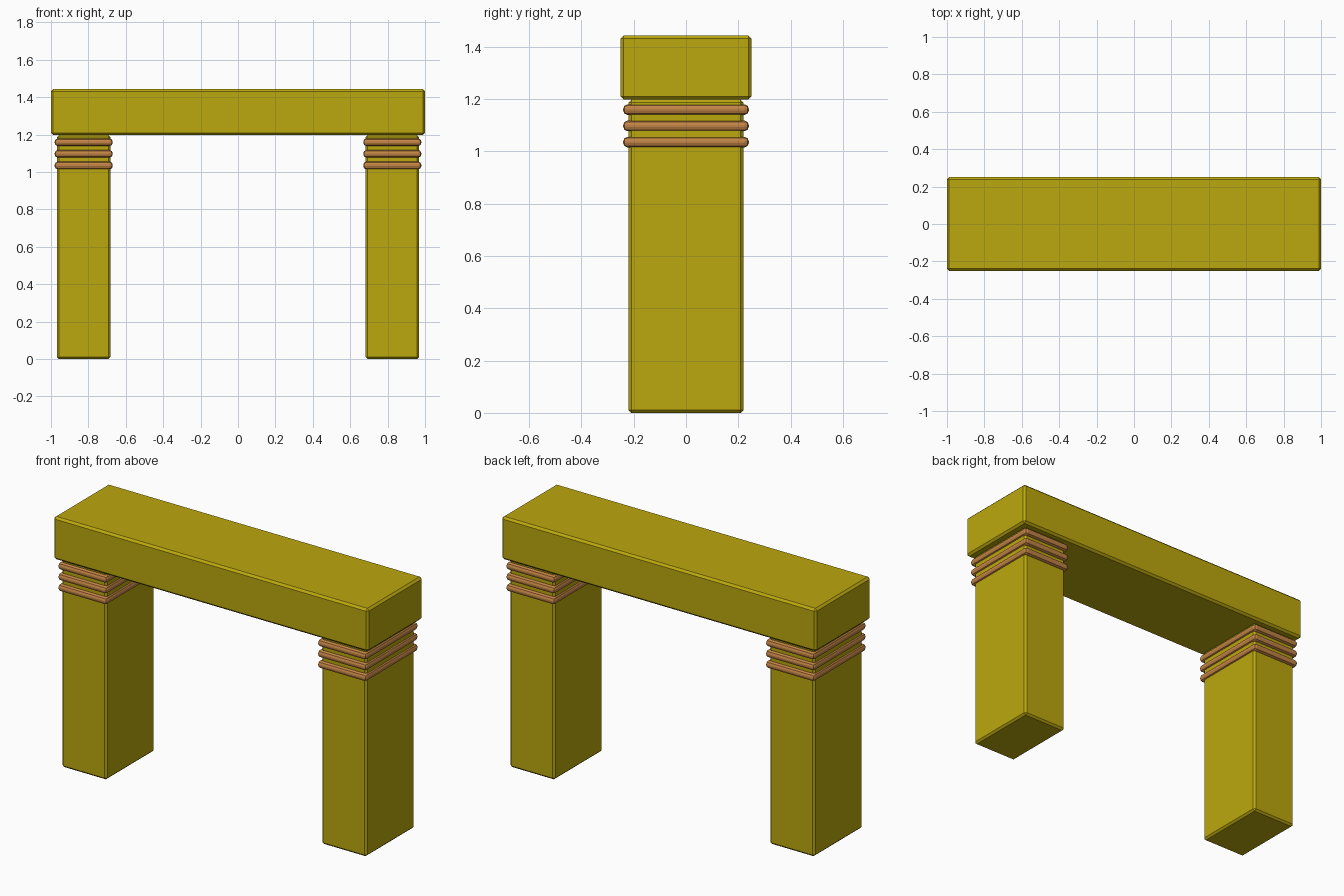
import bpy

if "Cube" in bpy.data.objects:
    bpy.data.objects.remove(bpy.data.objects["Cube"])


def material(name, color):
    m = bpy.data.materials.new(name)
    m.diffuse_color = (*color, 1)
    m.use_nodes = True
    m.node_tree.nodes["Principled BSDF"].inputs["Base Color"].default_value = m.diffuse_color
    return m


olive = material("olive_yellow", (0.50, 0.39, 0.004))
copper = material("copper", (0.55, 0.23, 0.06))


def block(name, x, z0, z1, hx, hy, bevel, segments, mat):
    """Bevelled box spanning z0..z1 with half sizes hx, hy."""
    bpy.ops.mesh.primitive_cube_add(size=2, location=(x, 0, (z0 + z1) / 2))
    ob = bpy.context.object
    ob.name = name
    ob.scale = (hx, hy, (z1 - z0) / 2)
    bpy.ops.object.transform_apply(location=False, rotation=False, scale=True)
    b = ob.modifiers.new("edge_bevel", 'BEVEL')
    b.width = bevel
    b.segments = segments
    ob.data.materials.append(mat)
    return ob


# Beam across the top
block("beam", 0, 1.197, 1.443, 1.0, 0.25, 0.012, 1, olive)

# Two legs, each with three rounded bands below the beam
for side, x in (("left", -0.825), ("right", 0.825)):
    block(side + "_leg", x, 0, 1.197, 0.143, 0.22, 0.011, 1, olive)
    for i, z in enumerate((1.035, 1.097, 1.159)):
        block(f"{side}_band_{i + 1}", x, z - 0.02, z + 0.02,
              0.155, 0.24, 0.016, 2, copper)
